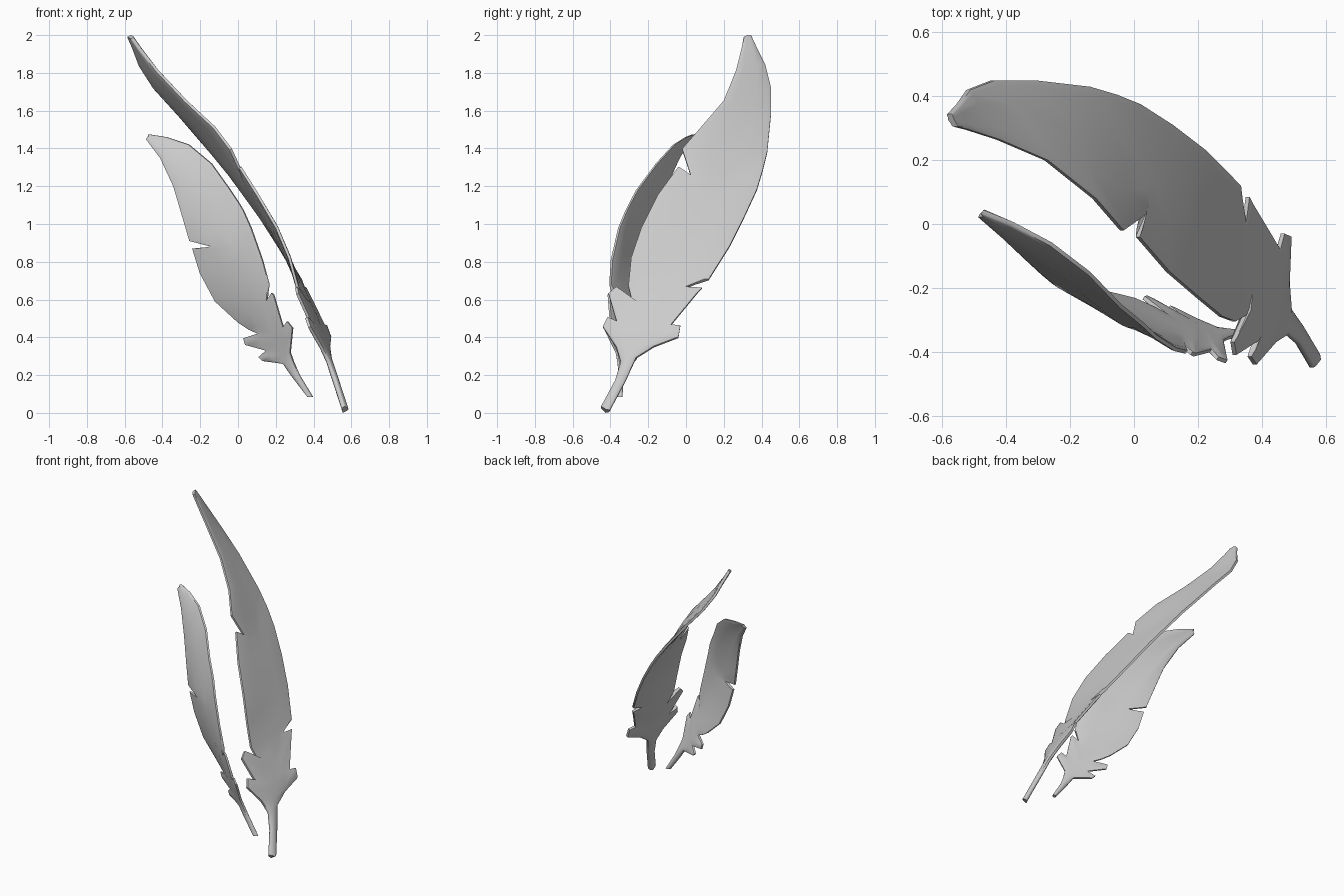
import bpy, bmesh
from mathutils import Vector


def lookup(table, z):
    """Linear interpolation of a spine table: z -> (across, depth, tilt)."""
    z = min(max(z, table[0][0]), table[-1][0])
    for a, b in zip(table, table[1:]):
        if z <= b[0]:
            t = (z - a[0]) / (b[0] - a[0])
            return [p + (q - p) * t for p, q in zip(a[1:], b[1:])]


def feather(name, spine, rows, normal, swap, thick):
    """Loft lens-shaped sections between the left and right vane edges."""
    n = Vector(normal).normalized()

    def place(across, z):
        c, depth, tilt = lookup(spine, z)
        d = depth + tilt * (across - c)
        return Vector((d, across, z)) if swap else Vector((across, d, z))

    bm = bmesh.new()
    rings = []
    last = len(rows) - 1
    for i, (zs, la, lz, ra, rz) in enumerate(rows):
        mid = place(lookup(spine, zs)[0], zs)
        left, right = place(la, lz), place(ra, rz)
        f = i / last
        core = thick * (1 - 0.35 * f)
        edge = thick * 0.4
        line = [(left, edge), (left.lerp(mid, 0.12), edge * 1.5),
                (left.lerp(mid, 0.55), core * 0.85), (mid, core),
                (right.lerp(mid, 0.55), core * 0.85),
                (right.lerp(mid, 0.12), edge * 1.5), (right, edge)]
        pts = [p + n * h for p, h in line] + [p - n * h for p, h in reversed(line)]
        rings.append([bm.verts.new(p) for p in pts])
    for a, b in zip(rings, rings[1:]):
        for k in range(len(a)):
            j = (k + 1) % len(a)
            bm.faces.new((a[k], a[j], b[j], b[k]))
    bm.faces.new(rings[0])
    bm.faces.new(rings[-1])
    bmesh.ops.recalc_face_normals(bm, faces=bm.faces)
    me = bpy.data.meshes.new(name)
    bm.to_mesh(me)
    bm.free()
    ob = bpy.data.objects.new(name, me)
    bpy.context.collection.objects.link(ob)
    bpy.ops.object.select_all(action='DESELECT')
    ob.select_set(True)
    bpy.context.view_layer.objects.active = ob
    bpy.ops.object.shade_smooth_by_angle(angle=0.8)
    return ob


# Large feather: spine rows are z, y, x, slope dx/dy
large_spine = [(0.01, -0.425, 0.57, 0.2), (0.3, -0.30, 0.475, 0.2),
               (0.47, -0.22, 0.42, 0.22), (0.65, -0.12, 0.34, 0.11),
               (0.82, -0.03, 0.265, -0.03), (1.0, 0.05, 0.17, -0.1),
               (1.25, 0.19, 0.0, -0.16), (1.5, 0.27, -0.18, -0.33),
               (1.8, 0.345, -0.46, -0.5), (2.0, 0.325, -0.575, -0.3)]
# Outline rows: spine z, left y, left z, right y, right z
large_rows = [
    (0.01, -0.45, 0.03, -0.405, 0.01), (0.17, -0.375, 0.17, -0.32, 0.17),
    (0.28, -0.345, 0.27, -0.265, 0.29), (0.33, -0.37, 0.35, -0.17, 0.35),
    (0.37, -0.44, 0.455, -0.04, 0.40), (0.41, -0.415, 0.505, -0.03, 0.46),
    (0.45, -0.365, 0.475, -0.08, 0.465), (0.49, -0.41, 0.63, 0.06, 0.635),
    (0.53, -0.37, 0.665, 0.085, 0.66), (0.58, -0.285, 0.59, -0.005, 0.665),
    (0.68, -0.305, 0.67, 0.12, 0.705), (0.85, -0.29, 0.82, 0.23, 0.88),
    (1.0, -0.235, 0.98, 0.31, 1.04), (1.12, -0.15, 1.15, 0.375, 1.18),
    (1.17, -0.04, 1.30, 0.405, 1.28), (1.21, 0.04, 1.21, 0.415, 1.32),
    (1.3, -0.02, 1.395, 0.43, 1.38), (1.5, 0.08, 1.51, 0.45, 1.58),
    (1.67, 0.20, 1.65, 0.45, 1.72), (1.82, 0.265, 1.81, 0.42, 1.84),
    (1.94, 0.295, 1.93, 0.375, 1.93), (1.995, 0.305, 1.985, 0.345, 1.995)]
feather("large_feather", large_spine, large_rows, (0.9, 0, 0.55), True, 0.018)

# Small feather: spine rows are z, x, y, slope dy/dx
small_spine = [(0.08, 0.383, -0.35, 0), (0.3, 0.235, -0.335, -0.6),
               (0.45, 0.17, -0.345, -0.72), (0.63, 0.08, -0.345, -0.6),
               (0.9, -0.03, -0.31, -0.57), (1.2, -0.21, -0.17, -0.5),
               (1.3, -0.29, -0.1, -0.42), (1.4, -0.39, -0.03, -0.35),
               (1.475, -0.48, 0.04, -0.3)]
# Outline rows: spine z, left x, left z, right x, right z
small_rows = [
    (0.085, 0.37, 0.085, 0.395, 0.085), (0.2, 0.285, 0.195, 0.325, 0.2),
    (0.25, 0.24, 0.26, 0.295, 0.27), (0.28, 0.13, 0.275, 0.277, 0.32),
    (0.31, 0.11, 0.295, 0.29, 0.45), (0.34, 0.15, 0.33, 0.262, 0.485),
    (0.36, 0.04, 0.36, 0.24, 0.455), (0.39, 0.03, 0.395, 0.19, 0.625),
    (0.43, 0.105, 0.42, 0.18, 0.635), (0.48, 0.06, 0.44, 0.152, 0.595),
    (0.55, 0.0, 0.48, 0.165, 0.68), (0.67, -0.12, 0.59, 0.13, 0.81),
    (0.8, -0.2, 0.74, 0.07, 0.98), (0.87, -0.24, 0.87, 0.03, 1.07),
    (0.91, -0.14, 0.88, 0.0, 1.12), (0.98, -0.255, 0.91, -0.04, 1.18),
    (1.12, -0.29, 1.03, -0.14, 1.32), (1.3, -0.34, 1.2, -0.26, 1.42),
    (1.405, -0.41, 1.35, -0.38, 1.46), (1.465, -0.485, 1.45, -0.475, 1.475)]
feather("small_feather", small_spine, small_rows, (-0.2, -0.35, -0.01), False, 0.015)
